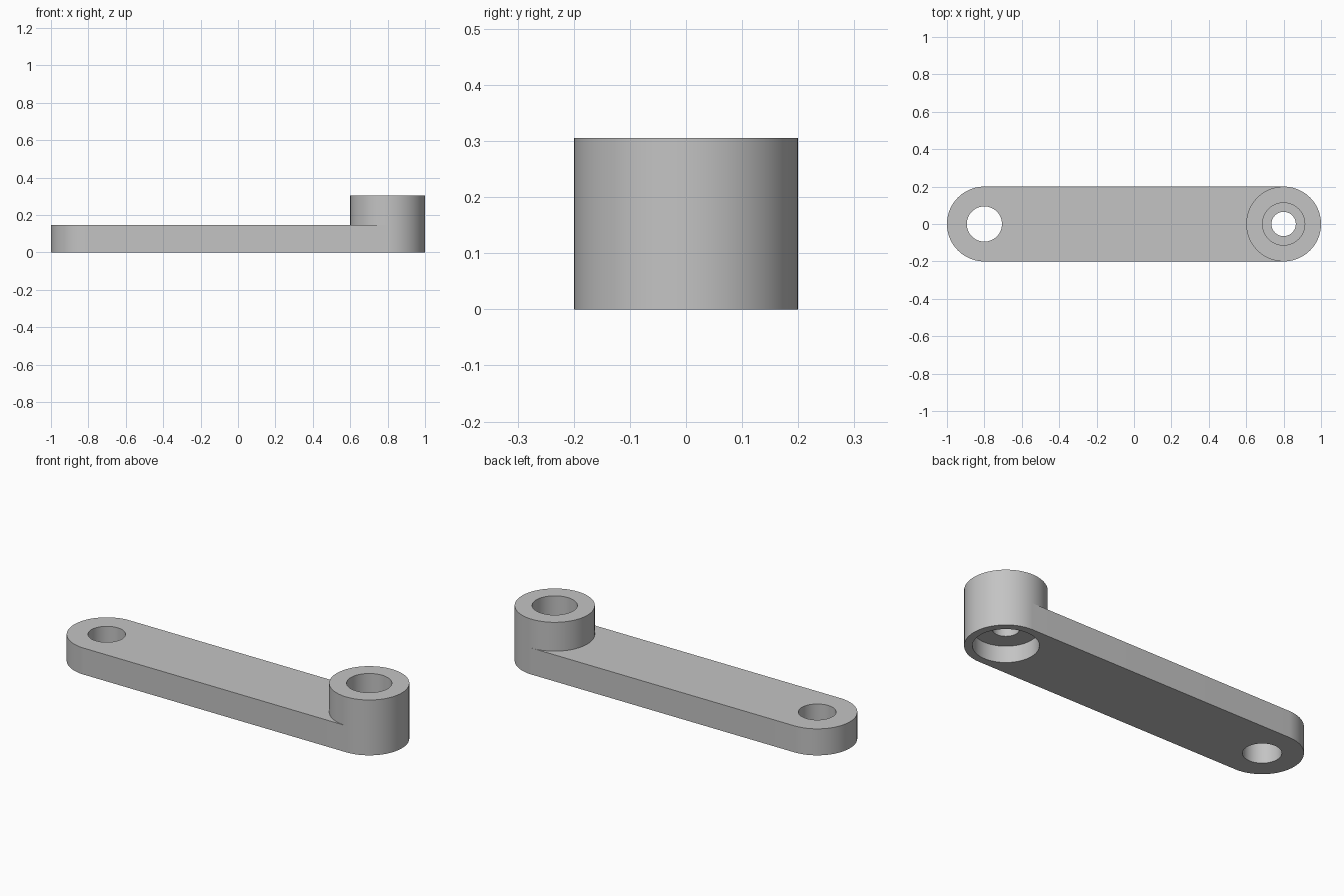
import bpy, bmesh
from math import cos, sin, pi, radians

cube = bpy.data.objects.get("Cube")
if cube:
    bpy.data.objects.remove(cube, do_unlink=True)

SEG = 96            # sides of a full circle
PIVOT = 0.8         # distance of each hole from the centre
RADIUS = 0.2
ARM_TOP = 0.146
BOSS_TOP = 0.305

grey = bpy.data.materials.new("plain grey")
grey.use_nodes = True
grey.diffuse_color = (0.55, 0.55, 0.55, 1)
grey.node_tree.nodes["Principled BSDF"].inputs["Base Color"].default_value = grey.diffuse_color


def arc(cx, r, start, count):
    """Points on a circle round (cx, 0), anticlockwise from start."""
    return [(cx + r * cos(start + 2 * pi * i / SEG),
             r * sin(start + 2 * pi * i / SEG)) for i in range(count)]


def loft(name, rings, caps=True):
    """Join (outline, z) rings in order with side faces, optionally capped."""
    bm = bmesh.new()
    loops = [[bm.verts.new((x, y, z)) for x, y in pts] for pts, z in rings]
    for a, b in zip(loops, loops[1:]):
        for i in range(len(a)):
            j = (i + 1) % len(a)
            bm.faces.new((a[i], a[j], b[j], b[i]))
    if caps:
        bm.faces.new(loops[0][::-1])
        bm.faces.new(loops[-1])
    mesh = bpy.data.meshes.new(name)
    bm.to_mesh(mesh)
    bm.free()
    mesh.materials.append(grey)
    obj = bpy.data.objects.new(name, mesh)
    bpy.context.collection.objects.link(obj)
    return obj


def select(obj):
    bpy.ops.object.select_all(action="DESELECT")
    obj.select_set(True)
    bpy.context.view_layer.objects.active = obj


def drill(target, x, r, low, high):
    """Cut a round vertical hole."""
    circle = arc(x, r, 0, SEG)
    cutter = loft("cutter", [(circle, low), (circle, high)])
    cutter.hide_render = True
    mod = target.modifiers.new("hole", "BOOLEAN")
    mod.operation = "DIFFERENCE"
    mod.solver = "EXACT"
    mod.object = cutter
    select(target)
    bpy.ops.object.modifier_apply(modifier=mod.name)
    bpy.data.objects.remove(cutter, do_unlink=True)


# Flat arm with rounded ends
half = SEG // 2 + 1
outline = arc(PIVOT, RADIUS, -pi / 2, half) + arc(-PIVOT, RADIUS, pi / 2, half)
arm = loft("arm", [(outline, 0), (outline, ARM_TOP)])

# Plain hole, stepped hole and its wide recess underneath
drill(arm, -PIVOT, 0.094, -0.1, 0.4)
drill(arm, PIVOT, 0.16, -0.1, 0.09)
drill(arm, PIVOT, 0.065, -0.1, 0.4)

# Raised round boss; the arm's top is the floor of its socket
outer = arc(PIVOT, RADIUS, -pi / 2, SEG)
inner = arc(PIVOT, 0.113, -pi / 2, SEG)
boss = loft("boss", [(outer, ARM_TOP), (outer, BOSS_TOP),
                     (inner, BOSS_TOP), (inner, ARM_TOP)], caps=False)

for part in (arm, boss):
    select(part)
    bpy.ops.object.shade_smooth_by_angle(angle=radians(30))
